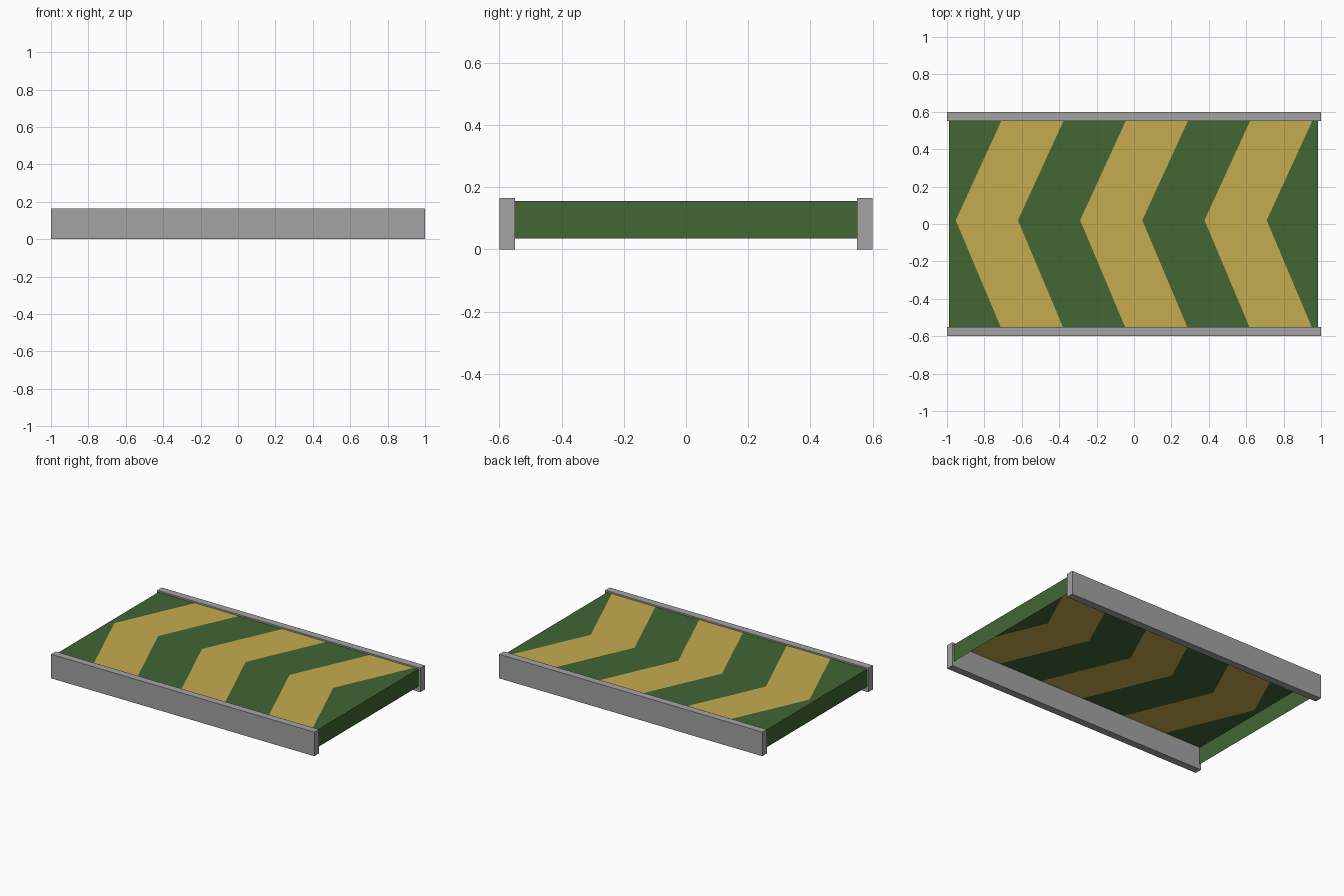
import bpy, bmesh

if "Cube" in bpy.data.objects:
    bpy.data.objects.remove(bpy.data.objects["Cube"])


def material(name, rgb):
    m = bpy.data.materials.new(name)
    m.diffuse_color = (*rgb, 1)
    m.use_nodes = True
    m.node_tree.nodes["Principled BSDF"].inputs["Base Color"].default_value = m.diffuse_color
    return m


GREY = material("grey_metal", (0.366, 0.366, 0.366))
GREEN = material("belt_green", (0.054, 0.133, 0.034))
YELLOW = material("chevron_yellow", (0.558, 0.407, 0.078))


def add_object(name, bm, mats):
    mesh = bpy.data.meshes.new(name)
    bm.to_mesh(mesh)
    bm.free()
    for m in mats:
        mesh.materials.append(m)
    ob = bpy.data.objects.new(name, mesh)
    bpy.context.collection.objects.link(ob)
    return ob


# Side rails
def rail(name, y):
    bm = bmesh.new()
    bmesh.ops.create_cube(bm, size=1)
    for v in bm.verts:
        v.co.x *= 2.0
        v.co.y = v.co.y * 0.05 + y
        v.co.z = (v.co.z + 0.5) * 0.165
    add_object(name, bm, [GREY])


rail("front_rail", -0.575)
rail("back_rail", 0.575)

# Belt: open-bottomed sheet cut along chevron lines, with a flap at each end
TOP, LOW, LEFT, RIGHT = 0.155, 0.035, -0.99, 0.985
ys = (-0.55, 0.02, 0.55)
bm = bmesh.new()


def row(xs, z=TOP):
    return [bm.verts.new((x, y, z)) for x, y in zip(xs, ys)]


rows = [row([LEFT] * 3, LOW), row([LEFT] * 3)]
for k in range(6):
    apex = -0.953 + k * 0.3325
    rows.append(row((apex + 0.24, apex, apex + 0.243)))
rows += [row([RIGHT] * 3), row([RIGHT] * 3, LOW)]

# Every second band on the top is yellow
for i, (a, b) in enumerate(zip(rows, rows[1:])):
    for j in range(2):
        f = bm.faces.new((a[j], b[j], b[j + 1], a[j + 1]))
        f.material_index = 1 if i in (2, 4, 6) else 0
bm.normal_update()
add_object("conveyor_belt", bm, [GREEN, YELLOW])
